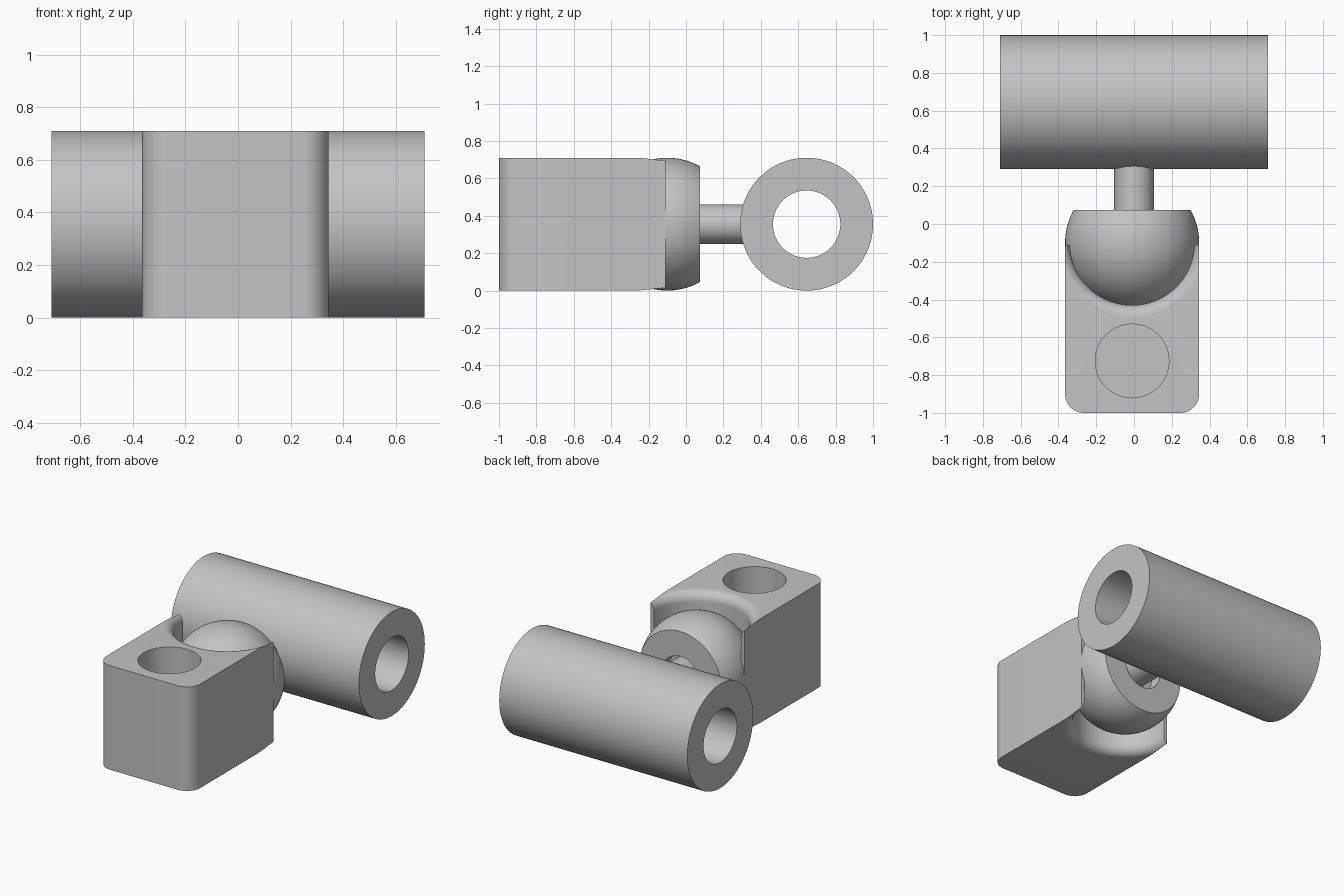
import bpy, bmesh
from math import sin, cos, pi, radians, asin, sqrt
from mathutils import Matrix

cube = bpy.data.objects.get("Cube")
if cube:
    bpy.data.objects.remove(cube, do_unlink=True)

R = 0.355                      # shared half-height of every part
GREY = (0.55, 0.55, 0.55, 1)
mat = bpy.data.materials.new("plain grey")
mat.diffuse_color = GREY
mat.use_nodes = True
mat.node_tree.nodes["Principled BSDF"].inputs["Base Color"].default_value = GREY


def arc(cx, cy, r, a0, a1, n):
    steps = [radians(a0 + (a1 - a0) * i / n) for i in range(n + 1)]
    return [(cx + r * cos(a), cy + r * sin(a)) for a in steps]


def finish(name, bm):
    bmesh.ops.remove_doubles(bm, verts=bm.verts, dist=1e-5)
    bmesh.ops.recalc_face_normals(bm, faces=bm.faces)
    mesh = bpy.data.meshes.new(name)
    bm.to_mesh(mesh)
    bm.free()
    mesh.materials.append(mat)
    ob = bpy.data.objects.new(name, mesh)
    bpy.context.collection.objects.link(ob)
    return ob


def smooth(ob):
    bpy.ops.object.select_all(action='DESELECT')
    ob.select_set(True)
    bpy.context.view_layer.objects.active = ob
    bpy.ops.object.shade_smooth_by_angle(angle=radians(30))


def lathe(name, profile, loc, axis='Z', closed=False, n=96):
    """Spin (radius, height) points about an axis through loc."""
    bm = bmesh.new()
    vs = [bm.verts.new((r, 0, h)) for r, h in profile]
    ends = zip(vs, vs[1:] + vs[:1]) if closed else zip(vs, vs[1:])
    edges = [bm.edges.new(p) for p in ends]
    bmesh.ops.spin(bm, geom=vs + edges, cent=(0, 0, 0), axis=(0, 0, 1),
                   angle=2 * pi, steps=n)
    turn = {'X': Matrix.Rotation(pi / 2, 4, 'Y'),
            'Y': Matrix.Rotation(-pi / 2, 4, 'X'),
            'Z': Matrix.Identity(4)}[axis]
    bm.transform(Matrix.Translation(loc) @ turn)
    return finish(name, bm)


# Cross tube with a through bore
bore, half = 0.18, 0.71
tube = lathe("cross_tube", [(bore, -half), (R, -half), (R, half), (bore, half)],
             (0, 0.645, R), 'X', closed=True)
smooth(tube)

# Ball with a flat back face and a recess around the neck
ball_y, flat = -0.1, 0.175
profile = arc(0, 0, R, -90, asin(flat / R) * 180 / pi, 40)
profile += [(0.14, flat), (0.14, flat - 0.08), (0, flat - 0.08)]
smooth(lathe("ball", profile, (-0.01, ball_y, R), 'Y'))

# Neck joining the ball to the tube
smooth(lathe("neck", [(0, -0.05), (0.105, -0.05), (0.105, 0.38), (0, 0.38)],
             (0, 0, R), 'Y', n=64))

# Socket block with two rounded front corners
xl, xr, front, back, c = -0.365, 0.345, -1.0, -0.11, 0.1
outline = [(xr, back), (xl, back)]
outline += arc(xl + c, front + c, c, 180, 270, 12)
outline += arc(xr - c, front + c, c, 270, 360, 12)
bm = bmesh.new()
base = bm.faces.new([bm.verts.new((x, y, 0)) for x, y in outline])
ext = bmesh.ops.extrude_face_region(bm, geom=[base])
top = [v for v in ext["geom"] if isinstance(v, bmesh.types.BMVert)]
bmesh.ops.translate(bm, verts=top, vec=(0, 0, 2 * R))
block = finish("socket_block", bm)

# Cutters: blind pin hole and a socket whose lips are rounded over
hole = lathe("pin_hole_cutter", [(0, 0.15), (0.195, 0.15), (0.195, 0.8), (0, 0.8)],
             (-0.01, -0.725, 0))
wall, lip = 0.33, 0.065
low = [(0, -0.05), (wall + lip, -0.05)] + arc(wall + lip, lip, lip, 270, 180, 10)
high = [(r, 2 * R - z) for r, z in reversed(low)]
socket = lathe("socket_cutter", low + high, (-0.01, ball_y, 0))

for cutter in (hole, socket):
    mod = block.modifiers.new("cut", 'BOOLEAN')
    mod.operation, mod.object, mod.solver = 'DIFFERENCE', cutter, 'EXACT'
    bpy.context.view_layer.objects.active = block
    bpy.ops.object.modifier_apply(modifier=mod.name)
    bpy.data.objects.remove(cutter, do_unlink=True)
smooth(block)
